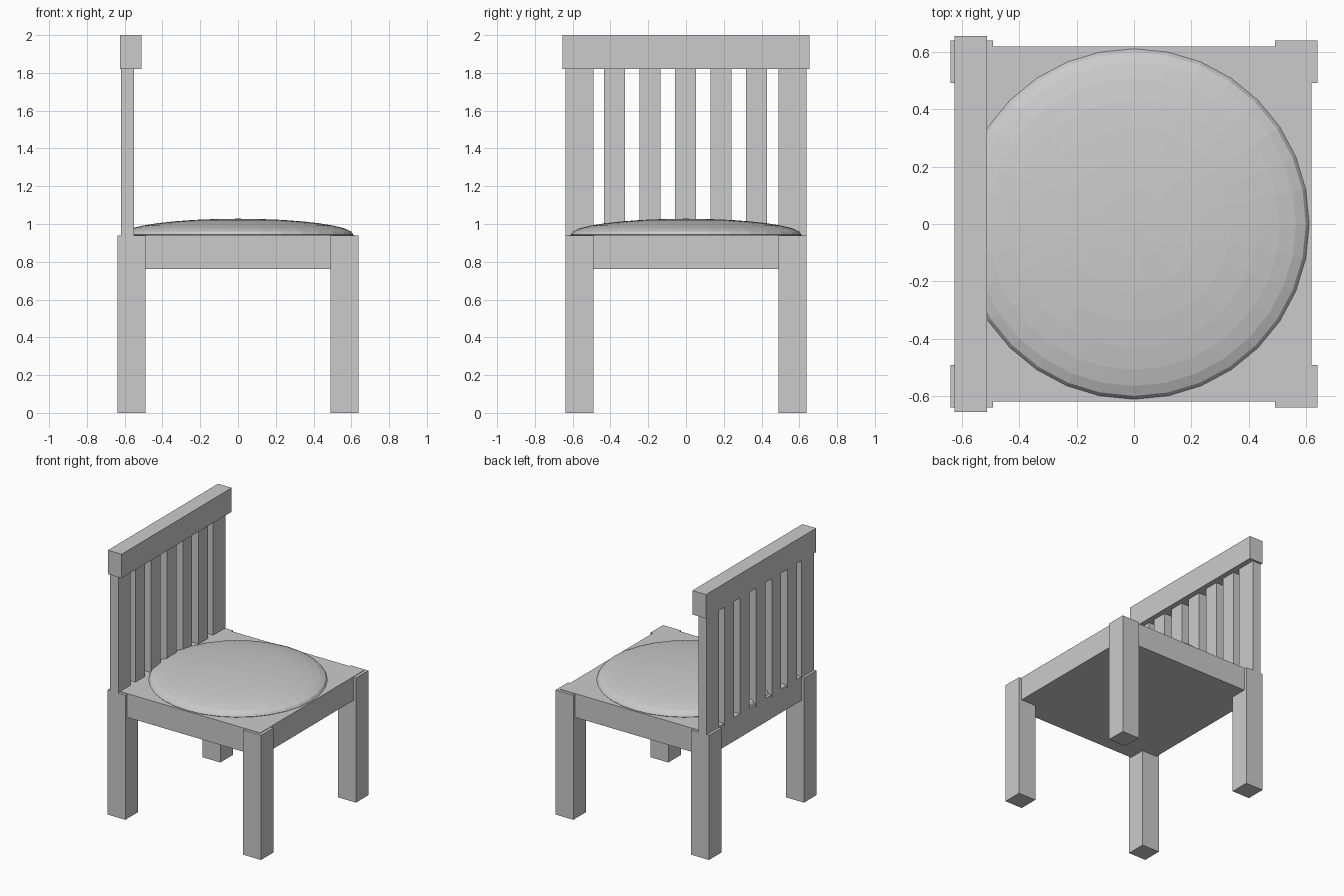
import bpy
from mathutils import Vector

cube = bpy.data.objects.get("Cube")
if cube:
    bpy.data.objects.remove(cube, do_unlink=True)

# One plain grey for the whole chair
grey = bpy.data.materials.new("light_grey")
grey.use_nodes = True
colour = (0.6, 0.6, 0.6, 1)
grey.diffuse_color = colour
grey.node_tree.nodes["Principled BSDF"].inputs["Base Color"].default_value = colour


def finish(name):
    obj = bpy.context.object
    obj.name = obj.data.name = name
    obj.data.materials.append(grey)
    bpy.ops.object.transform_apply(location=False, rotation=False, scale=True)
    return obj


def box(name, low, high):
    low, high = Vector(low), Vector(high)
    bpy.ops.mesh.primitive_cube_add(size=1, location=(low + high) / 2)
    bpy.context.object.scale = high - low
    return finish(name)


SEAT_TOP = 0.942
RAIL_BOTTOM = 1.82

# Seat block
box("seat", (-0.617, -0.617, 0.763), (0.617, 0.617, SEAT_TOP))

# Four square legs, just below the seat surface
for x, depth in ((-0.565, "back"), (0.565, "front")):
    for y, side in ((-0.565, "right"), (0.565, "left")):
        box(f"{depth}_{side}_leg", (x - 0.074, y - 0.074, 0),
            (x + 0.074, y + 0.074, SEAT_TOP - 0.004))

# Wide back posts
for y, side in ((-0.565, "right"), (0.565, "left")):
    box(f"{side}_back_post", (-0.62, y - 0.074, SEAT_TOP - 0.02),
        (-0.55, y + 0.074, RAIL_BOTTOM + 0.02))

# Narrow slats between the posts
for i in range(5):
    y = (i - 2) * 0.188 - 0.003
    box(f"back_slat_{i + 1}", (-0.62, y - 0.056, SEAT_TOP - 0.02),
        (-0.55, y + 0.056, RAIL_BOTTOM + 0.02))

# Top rail
box("top_rail", (-0.625, -0.655, RAIL_BOTTOM), (-0.511, 0.655, 2.0))

# Flattened round cushion, faceted
bpy.ops.mesh.primitive_uv_sphere_add(segments=32, ring_count=16, radius=1,
                                     location=(0, 0, 0.945))
bpy.context.object.scale = (0.61, 0.61, 0.083)
finish("cushion")
